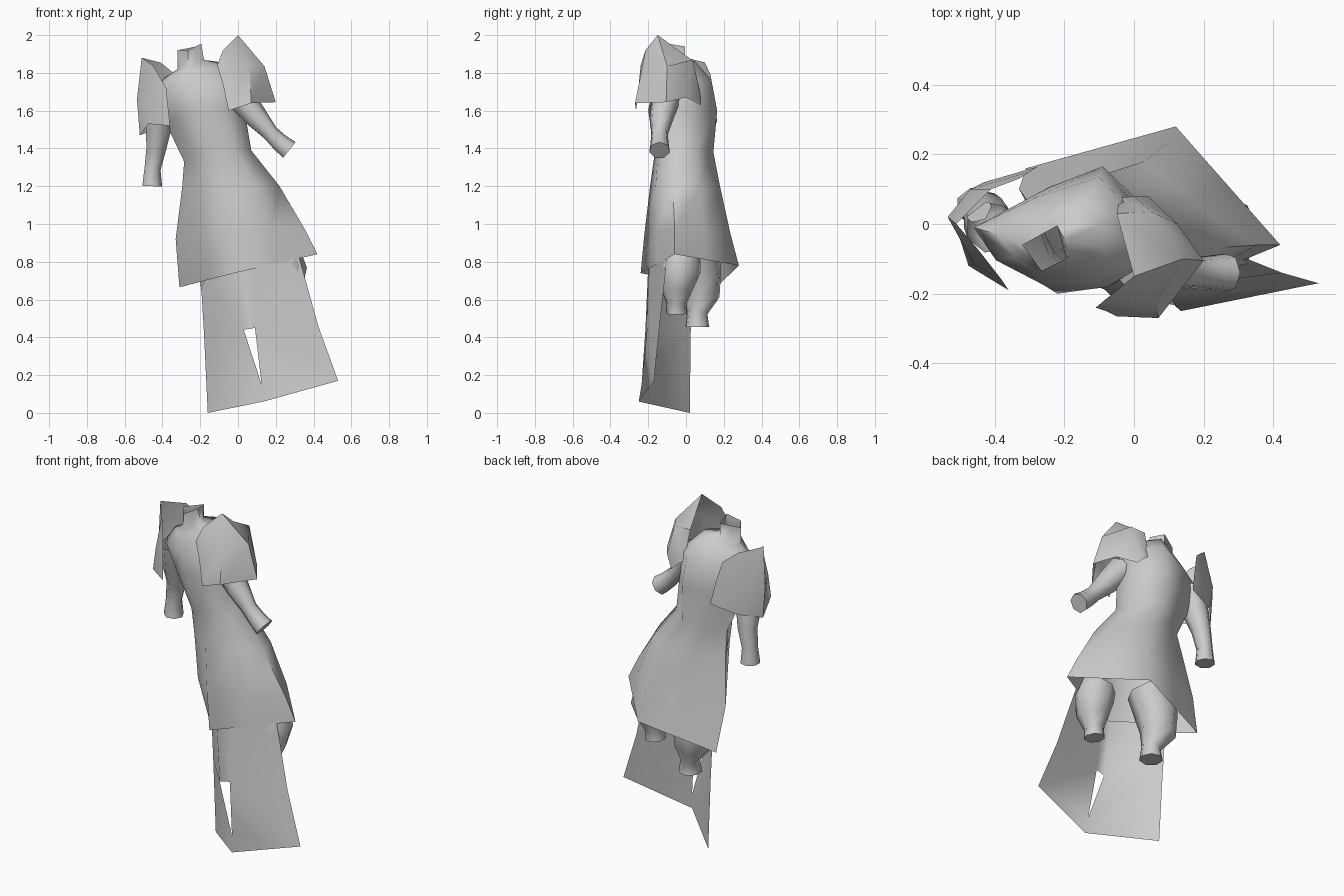
import bpy, bmesh, math
from mathutils import Vector

grey = bpy.data.materials.new("plain_grey")
grey.diffuse_color = (0.6, 0.6, 0.6, 1)


def make(name, verts, faces, angle=60):
    me = bpy.data.meshes.new(name)
    me.from_pydata([tuple(v) for v in verts], [], faces)
    bm = bmesh.new()
    bm.from_mesh(me)
    bmesh.ops.recalc_face_normals(bm, faces=bm.faces)
    bm.to_mesh(me)
    bm.free()
    ob = bpy.data.objects.new(name, me)
    bpy.context.collection.objects.link(ob)
    me.materials.append(grey)
    bpy.ops.object.select_all(action='DESELECT')
    ob.select_set(True)
    bpy.context.view_layer.objects.active = ob
    bpy.ops.object.shade_smooth_by_angle(angle=math.radians(angle))
    return ob


def loft(name, rings, closed=True, cap=False, angle=60):
    n = len(rings[0])
    verts = [v for r in rings for v in r]
    faces = []
    for i in range(len(rings) - 1):
        for j in range(n if closed else n - 1):
            k = (j + 1) % n
            faces.append((i*n + j, i*n + k, (i+1)*n + k, (i+1)*n + j))
    if cap:
        faces.append(tuple(range(len(verts) - n, len(verts))))
    return make(name, verts, faces, angle)


def rounded(corners, bulge):
    """Four corners plus edge midpoints pushed out (less on the flat back)."""
    pts = [Vector(c) for c in corners]
    mid = sum(pts, Vector()) / 4
    out = []
    for i, p in enumerate(pts):
        m = (p + pts[(i + 1) % 4]) / 2
        out += [p, m + (m - mid) * bulge * (.45 if i == 1 else 1)]
    return out


def limb(name, path, sides=7):
    """Tube through (x, y, z, radius) stations, capped at its far end."""
    pts = [Vector(p[:3]) for p in path]
    rings = []
    for i, p in enumerate(pts):
        d = (pts[min(i+1, len(pts)-1)] - pts[max(i-1, 0)]).normalized()
        u = d.cross(Vector((0, 1, 0))).normalized()
        w = d.cross(u)
        r = path[i][3]
        rings.append([p + (u*math.cos(a) + w*math.sin(a)) * r
                      for a in (2*math.pi*k/sides for k in range(sides))])
    return loft(name, rings, cap=True)


# Gown: right, back, left and front corner of each section, hem to neck
sections = [
    (0.0, (.42, -.06, .84), (.12, .28, .78), (-.31, .16, .665), (-.02, -.24, .74)),
    (.12, (.355, -.06, .97), (.1, .235, .95), (-.33, .1, .92), (-.05, -.22, .95)),
    (.25, (.22, -.07, 1.2), (.03, .18, 1.2), (-.295, .05, 1.2), (-.08, -.19, 1.2)),
    (.3, (.07, -.07, 1.39), (-.08, .145, 1.38), (-.285, .02, 1.33), (-.14, -.165, 1.38)),
    (.25, (.035, -.1, 1.6), (-.09, .165, 1.6), (-.38, .02, 1.53), (-.22, -.2, 1.6)),
    (.22, (.04, -.11, 1.73), (-.1, .135, 1.76), (-.46, -.01, 1.68), (-.26, -.175, 1.72)),
    (.15, (-.08, -.07, 1.845), (-.15, .05, 1.86), (-.39, -.03, 1.775), (-.27, -.145, 1.8)),
    (.05, (-.18, -.09, 1.87), (-.22, -.005, 1.87), (-.32, -.06, 1.82), (-.265, -.135, 1.83)),
    (0.0, (-.195, -.1, 1.955), (-.22, -.005, 1.94), (-.32, -.06, 1.92), (-.265, -.135, 1.92)),
]
loft("gown_and_neck", [rounded(s[1:], s[0]) for s in sections], angle=70)

# Arms
limb("right_arm", [(.0, -.105, 1.68, .08),
                   (.09, -.13, 1.57, .065), (.17, -.14, 1.48, .045),
                   (.22, -.14, 1.43, .05), (.27, -.14, 1.39, .056)])
limb("left_arm", [(-.41, -.01, 1.66, .075),
                  (-.425, .02, 1.5, .07), (-.435, .045, 1.4, .055),
                  (-.455, .05, 1.29, .045), (-.457, .05, 1.2, .055)])

# Leg stumps
limb("right_leg", [(.235, -.02, .83, .1), (.255, -.03, .76, .11),
                   (.25, -.05, .66, .09), (.24, -.05, .58, .055),
                   (.235, -.05, .525, .057)])
limb("left_leg", [(-.06, .05, .88, .12), (-.1, .07, .74, .12),
                  (-.1, .08, .62, .1), (-.07, .06, .53, .055),
                  (-.07, .06, .455, .065)])

# Shoulder plates: inner edge, middle and outer rim
loft("right_shoulder_plate", [
    [(-.04, .075, 1.7), (-.05, .03, 1.87), (0, -.15, 2), (-.08, -.215, 1.92), (-.11, -.24, 1.84)],
    [(.0, .08, 1.67), (.05, .035, 1.87), (.14, -.1, 1.835), (.06, -.23, 1.84), (-.08, -.25, 1.74)],
    [(.04, .08, 1.63), (.125, 0, 1.67), (.2, -.105, 1.645), (.07, -.27, 1.64), (-.05, -.265, 1.6)],
], closed=False, angle=50)
loft("left_shoulder_plate", [
    [(-.38, -.16, 1.72), (-.45, -.07, 1.84), (-.51, 0, 1.88), (-.41, .1, 1.855), (-.33, .13, 1.79)],
    [(-.37, -.175, 1.62), (-.46, -.115, 1.66), (-.535, .02, 1.66), (-.47, .1, 1.66), (-.3, .15, 1.67)],
    [(-.36, -.19, 1.52), (-.475, -.12, 1.53), (-.52, .02, 1.47), (-.43, .12, 1.5), (-.275, .165, 1.54)],
], closed=False, angle=50)

# Hanging cloth: folded sheet with a narrow slit above its lowest front point
cloth = [(-.2, .03, .75), (.0, -.2, .78), (.08, -.185, .8), (.325, -.1, .82),
         (-.18, .025, .42), (.03, -.215, .44), (.09, -.205, .45), (.425, -.14, .46),
         (-.16, .02, 0), (.135, -.25, .06), (.53, -.17, .17), (.125, -.235, .15)]
make("hanging_cloth", cloth, [
    (0, 1, 5, 4), (1, 2, 6, 5), (2, 3, 7, 6),
    (4, 5, 11, 9), (4, 9, 8), (6, 7, 10), (6, 10, 9, 11)], 70)
